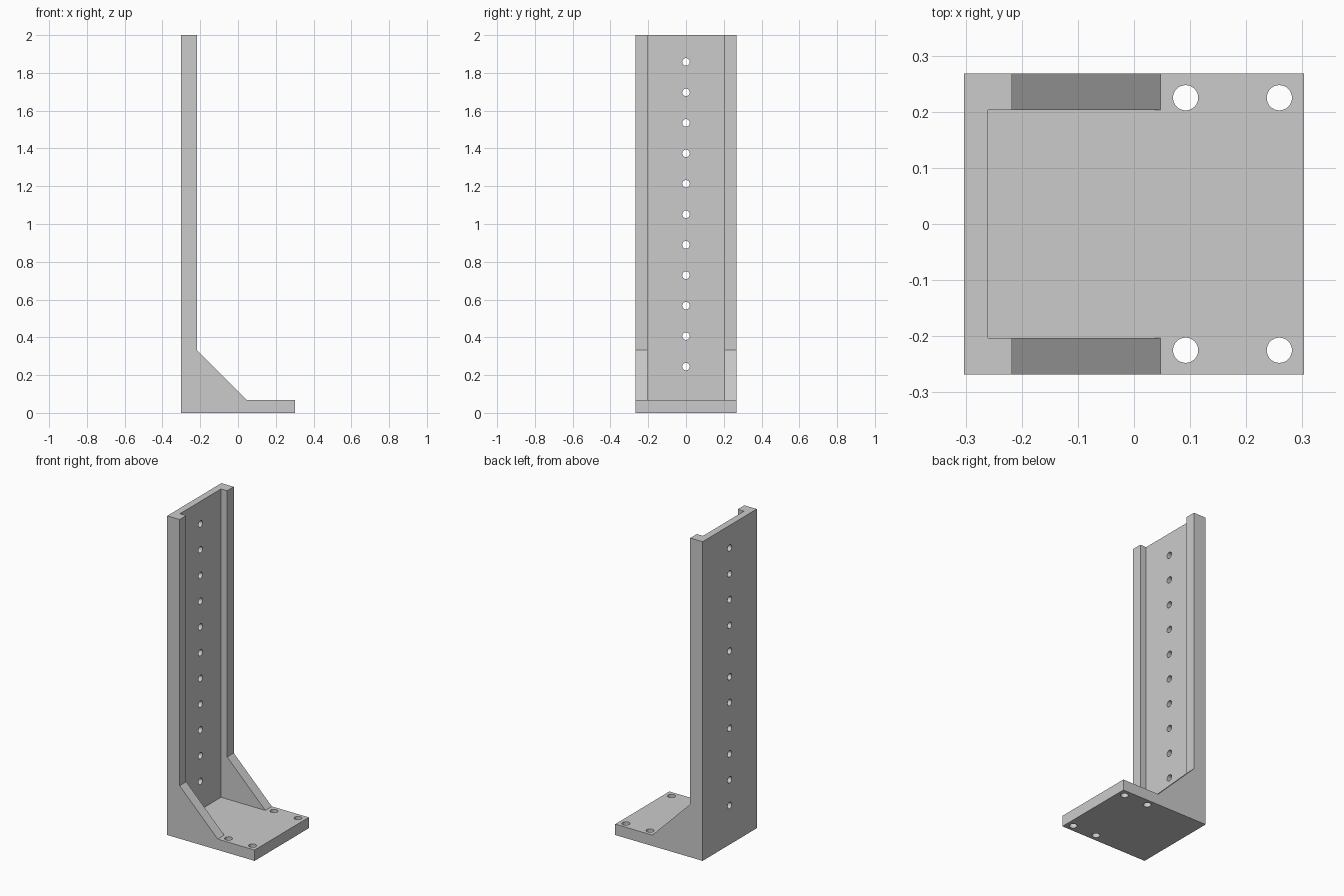
import bpy, bmesh
from math import pi
from mathutils import Matrix, Vector

if "Cube" in bpy.data.objects:
    bpy.data.objects.remove(bpy.data.objects["Cube"], do_unlink=True)

# Main sizes
HALF_X, HALF_Y, HEIGHT = 0.303, 0.268, 2.0
BASE_TOP = 0.068
WEB_FRONT, FLANGE_FRONT = -0.26, -0.217
CHANNEL_HALF = 0.203
GUSSET_TOP, GUSSET_TOE = 0.332, 0.047

grey = bpy.data.materials.new("plain_grey")
grey.use_nodes = True
colour = (0.6, 0.6, 0.6, 1)
grey.diffuse_color = colour
grey.node_tree.nodes["Principled BSDF"].inputs["Base Color"].default_value = colour


def make_object(name, bm):
    bmesh.ops.recalc_face_normals(bm, faces=bm.faces)
    mesh = bpy.data.meshes.new(name)
    bm.to_mesh(mesh)
    bm.free()
    mesh.materials.append(grey)
    obj = bpy.data.objects.new(name, mesh)
    bpy.context.collection.objects.link(obj)
    return obj


def add_cylinder(bm, centre, radius, depth, turn=Matrix()):
    bmesh.ops.create_cone(bm, cap_ends=True, segments=32, radius1=radius,
                          radius2=radius, depth=depth,
                          matrix=Matrix.Translation(centre) @ turn)


def cut(obj, cutter):
    cutter.hide_render = True
    mod = obj.modifiers.new("cut", "BOOLEAN")
    mod.operation, mod.solver, mod.object = "DIFFERENCE", "EXACT", cutter
    bpy.context.view_layer.objects.active = obj
    bpy.ops.object.modifier_apply(modifier=mod.name)
    bpy.data.objects.remove(cutter, do_unlink=True)


# Bracket body: side profile with gusset, extruded across the full width
profile = [(-HALF_X, 0), (HALF_X, 0), (HALF_X, BASE_TOP), (GUSSET_TOE, BASE_TOP),
           (FLANGE_FRONT, GUSSET_TOP), (FLANGE_FRONT, HEIGHT), (-HALF_X, HEIGHT)]
bm = bmesh.new()
face = bm.faces.new([bm.verts.new((x, -HALF_Y, z)) for x, z in profile])
extruded = bmesh.ops.extrude_face_region(bm, geom=[face])["geom"]
bmesh.ops.translate(bm, vec=(0, 2 * HALF_Y, 0),
                    verts=[g for g in extruded if isinstance(g, bmesh.types.BMVert)])
bracket = make_object("angle_bracket", bm)

# Channel between the two flanges and gussets
bm = bmesh.new()
bmesh.ops.create_cube(bm, size=1)
low = Vector((WEB_FRONT, -CHANNEL_HALF, BASE_TOP))
high = Vector((1, CHANNEL_HALF, HEIGHT + 1))
bmesh.ops.scale(bm, vec=high - low, verts=bm.verts)
bmesh.ops.translate(bm, vec=(low + high) / 2, verts=bm.verts)
cut(bracket, make_object("channel_cutter", bm))

# Row of holes in the upright and four mounting holes in the base
bm = bmesh.new()
for i in range(11):
    add_cylinder(bm, (WEB_FRONT, 0, 0.245 + i * 0.1613), 0.02, 0.2,
                 Matrix.Rotation(pi / 2, 4, "Y"))
for x in (0.092, 0.259):
    for side in (-1, 1):
        add_cylinder(bm, (x, side * 0.225, BASE_TOP / 2), 0.0225, 0.2)
cut(bracket, make_object("hole_cutter", bm))

# Smooth hole walls, sharp edges elsewhere
bpy.ops.object.select_all(action="DESELECT")
bracket.select_set(True)
bpy.context.view_layer.objects.active = bracket
bpy.ops.object.shade_smooth_by_angle(angle=pi / 6)
